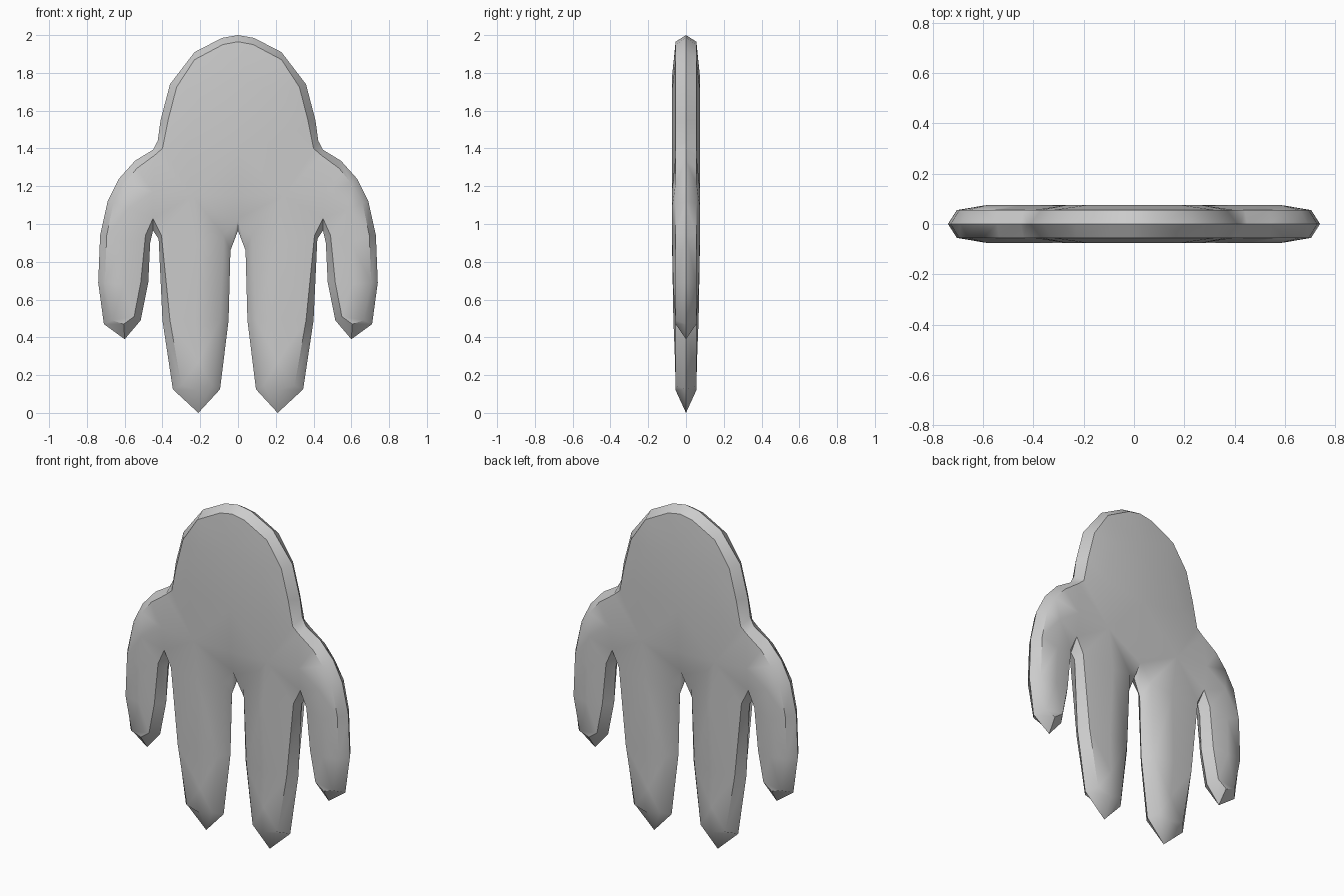
import bpy, bmesh, math
from mathutils import Vector
from mathutils.geometry import delaunay_2d_cdt

if "Cube" in bpy.data.objects:
    bpy.data.objects.remove(bpy.data.objects["Cube"])

# Half silhouette, top centre to middle gap: (rim x, rim z, front edge x, front edge z)
PROFILE = [
    (0, 2.0, 0, 1.965), (.085, 1.985, .08, 1.95), (.23, 1.91, .23, 1.87),
    (.36, 1.74, .325, 1.725), (.41, 1.55, .37, 1.55), (.425, 1.44, .40, 1.40),
    (.45, 1.393, .44, 1.365), (.545, 1.335, .535, 1.295), (.63, 1.24, .60, 1.215),
    (.69, 1.12, .66, 1.11), (.73, .94, .695, .94), (.74, .69, .705, .69),
    (.71, .47, .665, .49), (.60, .39, .605, .47), (.515, .49, .55, .51),
    (.475, .69, .515, .69), (.465, .90, .49, .94), (.45, .965, .45, 1.03),
    (.42, .92, .405, .94), (.40, .49, .36, .49), (.345, .125, .30, .145),
    (.21, 0, .21, .12), (.095, .125, .135, .145), (.05, .49, .095, .49),
    (.04, .86, .075, .94), (0, .965, 0, 1.03),
]
# Crowned points of the broad face: x, z, half thickness
CENTRE = [(0, 1.15, .075), (0, 1.4, .075), (0, 1.77, .075)]
CROWN = [(.19, 1.70, .075), (.27, 1.45, .075), (.24, 1.15, .075), (.45, 1.17, .075),
         (.585, 1.08, .075), (.60, .90, .073), (.605, .68, .069),
         (.21, .90, .074), (.225, .50, .067), (.21, .27, .058)]

bm = bmesh.new()
rim = [bm.verts.new((x, 0, z)) for x, z, _, _ in PROFILE]
pts = [(x, z, .055) for _, _, x, z in PROFILE] + CENTRE + CROWN
front = [bm.verts.new((x, -t, z)) for x, z, t in pts]

# Bevelled side wall
for i in range(len(rim) - 1):
    bm.faces.new((rim[i], rim[i + 1], front[i + 1], front[i]))

# Broad face, triangulated through the crowned points
n = len(PROFILE) + len(CENTRE)
edges = [(i, (i + 1) % n) for i in range(n)]
_, _, tris, orig, _, _ = delaunay_2d_cdt(
    [Vector((x, z)) for x, z, _ in pts], edges, [], 1, 1e-5)
for tri in tris:
    bm.faces.new([front[orig[i][0]] for i in tri])

# All faces look outward, toward the front
bmesh.ops.recalc_face_normals(bm, faces=bm.faces)
if sum(f.normal.y * f.calc_area() for f in bm.faces) > 0:
    bmesh.ops.reverse_faces(bm, faces=bm.faces)

mesh = bpy.data.meshes.new("four_lobed_body")
bm.to_mesh(mesh)
bm.free()
body = bpy.data.objects.new("four_lobed_body", mesh)
bpy.context.collection.objects.link(body)

grey = bpy.data.materials.new("light_grey")
grey.diffuse_color = (.6, .6, .6, 1)
grey.use_nodes = True
grey.node_tree.nodes["Principled BSDF"].inputs["Base Color"].default_value = grey.diffuse_color
mesh.materials.append(grey)

# Mirror left to right and front to back
mirror = body.modifiers.new("mirror", 'MIRROR')
mirror.use_axis = (True, True, False)
mirror.merge_threshold = .0005
bpy.context.view_layer.objects.active = body
body.select_set(True)
bpy.ops.object.modifier_apply(modifier=mirror.name)
bpy.ops.object.shade_smooth_by_angle(angle=math.radians(45))
